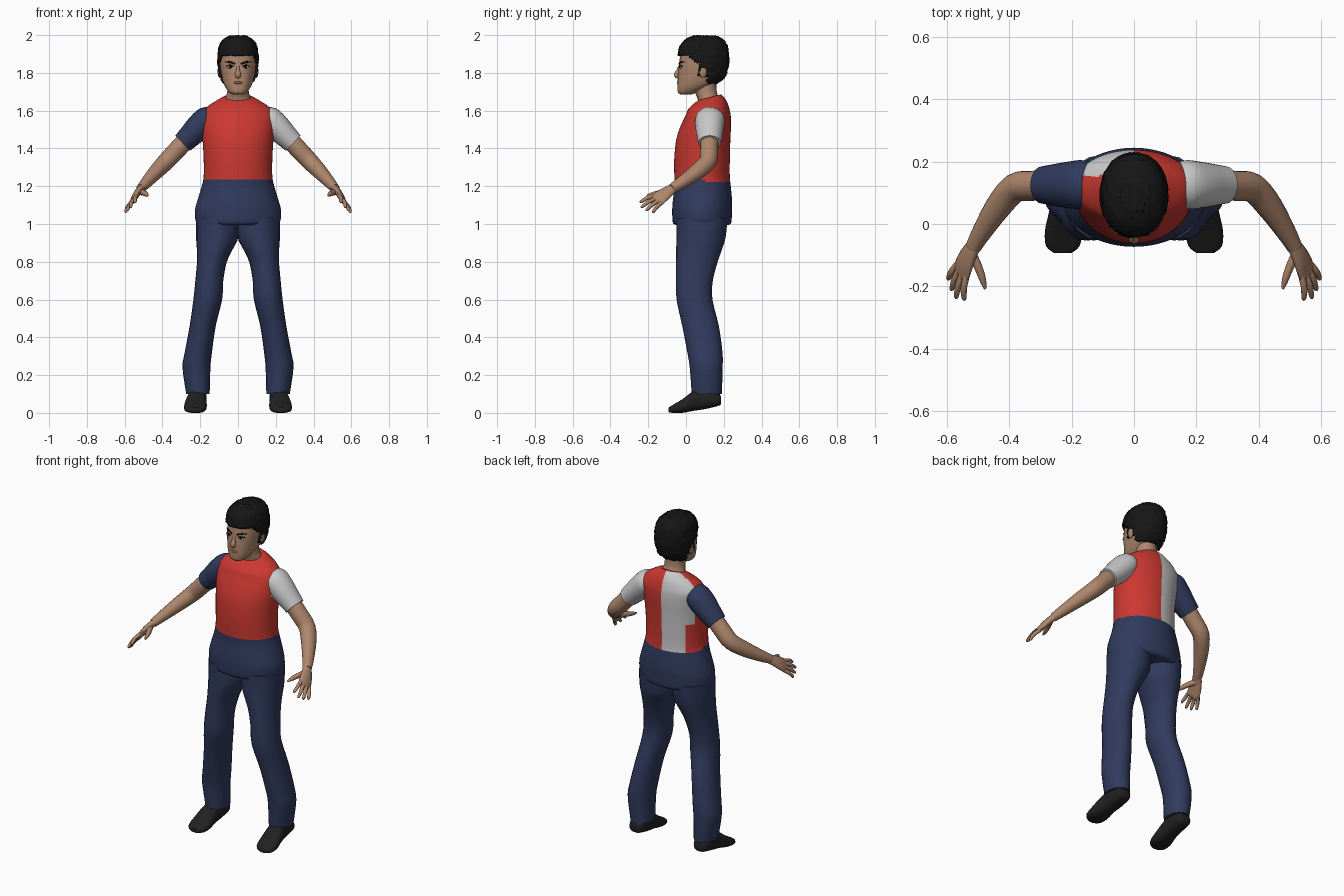
import bpy, bmesh, math, random
from mathutils import Vector

random.seed(4)
if "Cube" in bpy.data.objects:
    bpy.data.objects.remove(bpy.data.objects["Cube"])


def material(name, r, g, b):
    m = bpy.data.materials.new(name)
    m.use_nodes = True
    m.diffuse_color = (r, g, b, 1)
    bsdf = m.node_tree.nodes["Principled BSDF"]
    bsdf.inputs["Base Color"].default_value = (r, g, b, 1)
    bsdf.inputs["Roughness"].default_value = 0.8
    return m


RED = material("shirt red", 0.60, 0.04, 0.03)
NAVY = material("navy cloth", 0.03, 0.043, 0.11)
WHITE = material("pale grey cloth", 0.58, 0.58, 0.58)
SKIN = material("skin", 0.42, 0.24, 0.15)
HAIR = material("black hair", 0.008, 0.008, 0.008)
SHOE = material("shoe black", 0.015, 0.015, 0.016)
LIPS = material("lips", 0.27, 0.12, 0.08)
X, Y, Z = Vector((1, 0, 0)), Vector((0, 1, 0)), Vector((0, 0, 1))


def spline(rings, steps):
    """Catmull-Rom through all ring values."""
    out, last = [], len(rings) - 1
    for i in range(last):
        a, b, c, d = (rings[max(0, min(last, i + k))] for k in (-1, 0, 1, 2))
        for s in range(steps):
            t = s / steps
            out.append([q + 0.5 * t * (r - p + t * (2*p - 5*q + 4*r - w + t * (3*(q - r) + w - p)))
                        for p, q, r, w in zip(a, b, c, d)])
    return out + [list(rings[-1])]


def finish(name, bm, mats, rule=None, angle=50):
    bmesh.ops.recalc_face_normals(bm, faces=bm.faces)
    me = bpy.data.meshes.new(name)
    bm.to_mesh(me)
    bm.free()
    for m in mats:
        me.materials.append(m)
    for p in me.polygons:
        p.use_smooth = True
        if rule:
            p.material_index = rule(p.center)
    me.set_sharp_from_angle(angle=math.radians(angle))
    ob = bpy.data.objects.new(name, me)
    bpy.context.collection.objects.link(ob)
    return ob


def loft(name, rings, mats, u=X, v=None, n=20, steps=3, side=1, e=2, rule=None, edit=None):
    """Skin rings of (x, y, z, radius u, radius v); without v they follow the path."""
    bm = bmesh.new()
    pts = spline(rings, steps)
    loops = []
    for i, (x, y, z, ru, rv) in enumerate(pts):
        uu, vv = u, v
        if v is None:
            t = Vector(pts[min(i + 1, len(pts) - 1)][:3]) - Vector(pts[max(i - 1, 0)][:3])
            t.normalize()
            uu = (u - t * u.dot(t)).normalized()
            vv = t.cross(uu)
        loop = []
        for k in range(n):
            a = math.tau * k / n
            c, s = math.cos(a), math.sin(a)
            c, s = (math.copysign(abs(w) ** (2 / e), w) for w in (c, s))
            p = Vector((x, y, z)) + uu * ru * c + vv * rv * s
            loop.append(bm.verts.new((p.x * side, p.y, p.z)))
        loops.append(loop)
    for a, b in zip(loops, loops[1:]):
        for k in range(n):
            bm.faces.new((a[k], a[(k + 1) % n], b[(k + 1) % n], b[k]))
    bm.faces.new(loops[0])
    bm.faces.new(loops[-1])
    if edit:
        edit(bm)
    return finish(name, bm, mats, rule)


def ellipsoid(name, centre, size, mat):
    bm = bmesh.new()
    bmesh.ops.create_uvsphere(bm, u_segments=16, v_segments=10, radius=1)
    bmesh.ops.scale(bm, vec=size, verts=bm.verts)
    bmesh.ops.translate(bm, vec=centre, verts=bm.verts)
    return finish(name, bm, [mat])


# Shirt: navy band below, red body, pale panel on one half of the back
def shirt_colour(c):
    if c.z < 1.24 - 0.02 * (c.y > 0.1):
        return 1
    if c.z > 1.47 and abs(c.x) > 0.183:
        return 2 if c.x > 0 else 1
    if c.x < 0 and c.y > 0.155 and c.x > (-0.13 if c.z < 1.4 else -0.175):
        return 2
    return 0


def lower_neckline(bm):
    for w in bm.verts:
        if w.co.z > 1.6:
            w.co.z += (w.co.y - 0.13) * 0.25 * (w.co.z - 1.6) / 0.07


loft("shirt", [(0, .085, .995, .19, .14), (0, .085, 1.01, .222, .155), (0, .085, 1.07, .228, .158),
               (0, .087, 1.12, .216, .157), (0, .088, 1.19, .195, .15), (0, .085, 1.25, .182, .147),
               (0, .085, 1.35, .182, .147), (0, .092, 1.45, .188, .143), (0, .105, 1.52, .195, .133),
               (0, .118, 1.58, .195, .118), (0, .12, 1.62, .165, .105), (0, .122, 1.65, .12, .085),
               (0, .125, 1.672, .08, .06)],
     [RED, NAVY, WHITE], v=Y, n=56, steps=5, rule=shirt_colour, edit=lower_neckline)

# Limbs and clothing, once per side
for side, label in ((1, "left"), (-1, "right")):
    loft(label + "_trouser_leg",
         [(.11, .085, 1.03, .112, .135), (.11, .08, .93, .112, .13), (.122, .07, .87, .096, .122),
          (.138, .058, .8, .079, .11), (.152, .045, .7, .074, .097), (.16, .045, .6, .076, .095),
          (.187, .077, .46, .069, .097), (.21, .1, .32, .072, .093), (.22, .107, .24, .074, .087),
          (.212, .11, .1, .062, .08)], [NAVY], v=Y, side=side)
    loft(label + "_shoe",
         [(.215, .186, .062, .025, .016), (.215, .17, .074, .043, .037), (.215, .1, .075, .049, .055),
          (.22, .04, .063, .052, .052), (.225, -.02, .036, .06, .036), (.228, -.07, .021, .054, .021),
          (.228, -.093, .016, .028, .012)], [SHOE], v=Z, side=side, e=2.5)
    loft(label + "_sleeve",
         [(.12, .13, 1.595, .04, .03), (.155, .128, 1.565, .075, .065), (.2, .125, 1.52, .076, .071),
          (.25, .125, 1.47, .068, .063), (.293, .125, 1.428, .06, .056)],
         [WHITE if side > 0 else NAVY], u=Y, side=side)
    loft(label + "_arm",
         [(.26, .125, 1.46, .048, .048), (.33, .122, 1.385, .048, .048), (.382, .115, 1.33, .047, .046),
          (.435, .055, 1.275, .043, .04), (.49, -.03, 1.215, .032, .03), (.515, -.075, 1.187, .026, .024)],
         [SKIN], u=Y, side=side)

    # Hand: flat palm with four fingers fanned along its width, then a thumb
    across = Vector((.45, .6, -.6)).normalized()
    loft(label + "_palm",
         [(.505, -.06, 1.195, .024, .021), (.525, -.09, 1.175, .032, .019), (.542, -.125, 1.15, .04, .017),
          (.553, -.155, 1.127, .042, .013), (.557, -.165, 1.12, .034, .008)],
         [SKIN], u=across, side=side, n=16)
    knuckle = Vector((.551, -.148, 1.131))
    tips = ((.545, -.245, 1.115), (.571, -.239, 1.088), (.586, -.213, 1.071), (.597, -.178, 1.06))
    for k, (finger, tip) in enumerate(zip(("index", "middle", "ring", "little"), tips)):
        a, b = knuckle + across * (-.03 + .02 * k), Vector(tip)
        m = a.lerp(b, .5) + Vector((.004, 0, .005))
        loft(f"{label}_{finger}_finger", [(*a, .011, .011), (*m, .0105, .0105),
             (*a.lerp(b, .9), .008, .008), (*b, .003, .003)], [SKIN], u=across, n=10, side=side)
    loft(label + "_thumb", [(.522, -.09, 1.172, .018, .016), (.498, -.14, 1.164, .015, .014),
         (.484, -.18, 1.156, .012, .011), (.477, -.208, 1.15, .004, .004)],
         [SKIN], u=Z, n=10, side=side)

    # Ear, eye and brow
    ellipsoid(label + "_ear", (.097 * side, .09, 1.808), (.011, .021, .034), SKIN)
    ellipsoid(label + "_eye", (.042 * side, -.028, 1.831), (.018, .006, .007), WHITE)
    ellipsoid(label + "_iris", (.041 * side, -.031, 1.831), (.009, .005, .007), HAIR)
    loft(label + "_eyelid", [(.022, -.035, 1.835, .002, .002), (.042, -.033, 1.84, .004, .004),
         (.063, -.018, 1.836, .002, .002)], [HAIR], u=Z, n=8, side=side)
    loft(label + "_brow", [(.016, -.037, 1.848, .004, .003), (.042, -.028, 1.857, .005, .004),
         (.068, -.009, 1.857, .002, .002)], [HAIR], u=Z, n=8, side=side)

# Neck and head
loft("neck", [(0, .125, 1.61, .075, .06), (0, .12, 1.66, .069, .058), (0, .105, 1.7, .057, .058),
              (0, .1, 1.77, .058, .06)], [SKIN], v=Y)
skull = [(0, .0, 1.686, .03, .03), (0, .01, 1.698, .048, .053), (0, .043, 1.73, .07, .088),
         (0, .073, 1.77, .084, .117), (0, .085, 1.82, .093, .125), (0, .091, 1.87, .096, .125),
         (0, .093, 1.92, .09, .118), (0, .096, 1.96, .069, .093), (0, .1, 1.984, .03, .045)]
loft("head", skull, [SKIN], v=Y, n=32, steps=4, e=2.25)
loft("nose", [(0, -.032, 1.838, .008, .008), (0, -.041, 1.812, .01, .01), (0, -.05, 1.79, .016, .014),
              (0, -.044, 1.775, .012, .008)], [SKIN], n=12)
ellipsoid("lips", (0, -.042, 1.748), (.023, .007, .007), LIPS)


# Hair: an enlarged, ruffled copy of the skull, cut open at the face
def cut_hairline(bm):
    def bare(c):
        if c.z < 1.745:
            return True
        if c.z < 1.775:
            return c.y < 0.115
        if c.z < 1.85:
            return c.y < 0.07
        return c.z < 1.888 and c.y < 0.07 - (c.z - 1.85) * 1.5
    bald = [f for f in bm.faces if bare(f.calc_center_median())]
    bmesh.ops.delete(bm, geom=bald, context="FACES")
    for w in bm.verts:
        out = Vector((w.co.x, w.co.y - .095, (w.co.z - 1.86) * .7)).normalized()
        w.co += out * random.uniform(-.003, .004)


cap = [(x, y, z + .013 * (z > 1.9), ru + .012, rv + .011) for x, y, z, ru, rv in skull]
hair = loft("hair", cap, [HAIR], v=Y, n=56, steps=6, e=2.15, edit=cut_hairline)
shell = hair.modifiers.new("thickness", "SOLIDIFY")
shell.thickness = 0.014
shell.offset = -1
